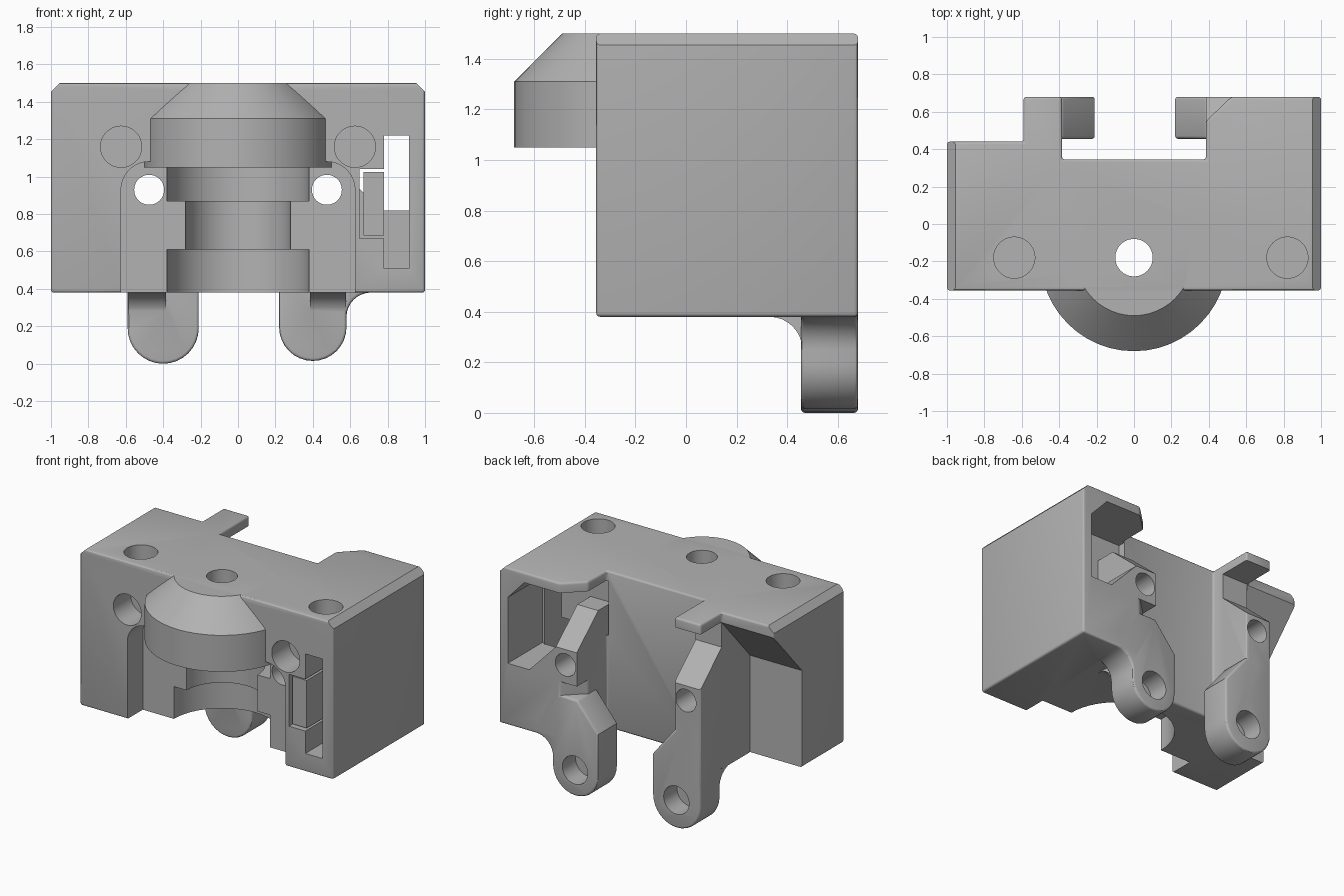
import bpy, bmesh, math
from mathutils import Vector

cube = bpy.data.objects.get("Cube")
if cube:
    bpy.data.objects.remove(cube)

grey = bpy.data.materials.new("plain grey")
grey.use_nodes = True
COLOUR = (0.45, 0.45, 0.45, 1)
grey.diffuse_color = COLOUR
grey.node_tree.nodes["Principled BSDF"].inputs["Base Color"].default_value = COLOUR


def place(axis, a, b, d):
    """Point with profile coordinates a, b and depth d along the axis."""
    return Vector({"x": (d, a, b), "y": (a, d, b), "z": (a, b, d)}[axis])


def arc(cx, cz, r, start, end, n=16):
    angles = [math.radians(start + (end - start) * i / n) for i in range(n + 1)]
    return [(cx + r * math.cos(t), cz + r * math.sin(t)) for t in angles]


def prism(name, axis, pts, lo, hi):
    bm = bmesh.new()
    face = bm.faces.new([bm.verts.new(place(axis, a, b, lo)) for a, b in pts])
    ext = bmesh.ops.extrude_face_region(bm, geom=[face])
    verts = [v for v in ext["geom"] if isinstance(v, bmesh.types.BMVert)]
    bmesh.ops.translate(bm, verts=verts, vec=place(axis, 0, 0, hi - lo))
    bmesh.ops.recalc_face_normals(bm, faces=bm.faces)
    mesh = bpy.data.meshes.new(name)
    bm.to_mesh(mesh)
    bm.free()
    mesh.materials.append(grey)
    obj = bpy.data.objects.new(name, mesh)
    bpy.context.collection.objects.link(obj)
    return obj


def rod(name, axis, a, b, r, lo, hi):
    return prism(name, axis, arc(a, b, r, 0, 360, 48)[:-1], lo, hi)


def box(name, x0, x1, y0, y1, z0, z1):
    return prism(name, "z", [(x0, y0), (x1, y0), (x1, y1), (x0, y1)], z0, z1)


def apply(obj, mod):
    bpy.context.view_layer.objects.active = obj
    bpy.ops.object.modifier_apply(modifier=mod.name)


def soften(obj, width):
    mod = obj.modifiers.new("soft edges", "BEVEL")
    mod.width, mod.segments = width, 3
    mod.limit_method, mod.angle_limit = "ANGLE", math.radians(40)
    apply(obj, mod)
    return obj


def combine(other, operation):
    mod = body.modifiers.new(operation, "BOOLEAN")
    mod.operation, mod.solver, mod.object = operation, "EXACT", other
    apply(body, mod)
    bpy.data.objects.remove(other)


def cut(other):
    combine(other, "DIFFERENCE")


def join(other):
    combine(other, "UNION")


# Main block with rear notch and stepped back
FRONT, BACK, BASE, TOP = -0.355, 0.68, 0.38, 1.5
AXIS_Y = -0.18
body = prism("carriage_body", "z", [
    (-1, FRONT), (1, FRONT), (1, BACK), (0.52, BACK), (0.385, 0.55),
    (0.385, 0.345), (-0.385, 0.345), (-0.385, BACK), (-0.59, BACK),
    (-0.59, 0.44), (-1, 0.44)], BASE, TOP)
soften(body, 0.015)
for s in (-1, 1):
    cut(prism("top_chamfer", "y", [(s * 0.955, TOP), (s * 0.955, TOP + 0.1),
        (s * 1.1, TOP + 0.1), (s * 1.1, 1.455), (s, 1.455)], -0.8, 0.8))

# Undercut behind one side, and the gap below the rear tab
cut(prism("rear_undercut", "x", [(0.5, 0.3), (0.12, 0.3), (0.12, 1.07),
    (0.44, 1.425), (0.5, 1.425)], -1.1, -0.59))
cut(prism("tab_gap", "x", [(0.72, 1.0), (0.72, 1.43), (0.44, 1.43),
    (0.44, 1.25)], -0.62, -0.37))

# Rear cavity on the other side, with the sloped post inside
cut(prism("rear_cavity", "y", [(0.93, 0.82), (0.93, 1.29), (0.8, 1.43),
    (0.37, 1.43), (0.37, 1.04), (0.55, 1.04), (0.76, 0.82)], 0.29, 0.72))
join(prism("post", "x", [(0.25, 0.8), (BACK, 0.8), (BACK, 1.04),
    (0.44, 1.25), (0.25, 1.25)], 0.385, 0.55))

# Arched front pocket around the nozzle seat
cut(prism("front_pocket", "y", [(-0.625, 0.3), (0.625, 0.3)]
    + arc(0.475, 0.93, 0.15, 0, 90) + arc(-0.475, 0.93, 0.15, 90, 180), -0.6, AXIS_Y))

# Dome over the seat: drum with a conical roof
dome = rod("dome", "z", 0, AXIS_Y, 0.5, 1.05, TOP)
for v in dome.data.vertices:
    if v.co.z > 1.4:
        v.co.x *= 0.62
        v.co.y = AXIS_Y + (v.co.y - AXIS_Y) * 0.62
drum = rod("drum", "z", 0, AXIS_Y, 0.5, 1.05, 1.31)
for v in dome.data.vertices:
    if v.co.z < 1.4:
        v.co.z = 1.31
join(drum)
join(dome)

# Stepped seat: collar, neck, collar, and the top feed hole
for r, z0, z1 in ((0.38, 0.3, 0.61), (0.28, 0.6, 0.88), (0.38, 0.87, 1.05), (0.1, 1.0, 1.6)):
    cut(rod("seat_step", "z", 0, AXIS_Y, r, z0, z1))

# Hanging legs with rounded ends
left_leg = arc(0.4, 0.195, 0.18, -180, 0) + arc(0.71, 0.25, 0.13, 180, 90, 8) + [
    (0.71, 0.5), (0.55, 0.7), (0.385, 0.7), (0.22, 0.5)]
right_leg = arc(-0.4, 0.19, 0.19, -180, 0) + [
    (-0.21, 0.48), (-0.385, 0.7), (-0.59, 0.7)]
for name, outline in (("left_leg", left_leg), ("right_leg", right_leg)):
    join(soften(prism(name, "y", outline, 0.455, BACK), 0.015))

# Fillets where the legs meet the underside
for x0, x1 in ((-0.585, -0.385), (0.385, 0.578)):
    join(prism("leg_fillet", "x", arc(0.33, 0.25, 0.13, 90, 0, 8)
        + [(0.5, 0.25), (0.5, 0.42), (0.33, 0.42)], x0, x1))

# Screw, pivot and magnet holes
for s in (-1, 1):
    cut(rod("screw_hole", "y", s * 0.475, 0.93, 0.08, -0.5, 0.8))
    cut(rod("pivot_hole", "y", s * 0.4, 0.2, 0.1, 0.53, 0.8))
    cut(rod("front_socket", "y", s * 0.625, 1.16, 0.11, -0.5, -0.16))
for x in (-0.64, 0.82):
    cut(rod("top_socket", "z", x, AXIS_Y, 0.11, 1.3, 1.6))

# Tall belt slot with its side pocket and filler block
cut(box("belt_slot", 0.78, 0.915, -0.5, 0.3, 0.51, 1.22))
cut(box("side_pocket", 0.65, 0.79, -0.5, 0.3, 0.67, 1.04))
block = box("pocket_block", 0.67, 0.78, -0.34, 0.05, 0.685, 1.025)

# Smooth round faces, crisp edges
for obj in (body, block):
    bpy.ops.object.select_all(action="DESELECT")
    obj.select_set(True)
    bpy.context.view_layer.objects.active = obj
    bpy.ops.object.shade_smooth_by_angle(angle=math.radians(30))
